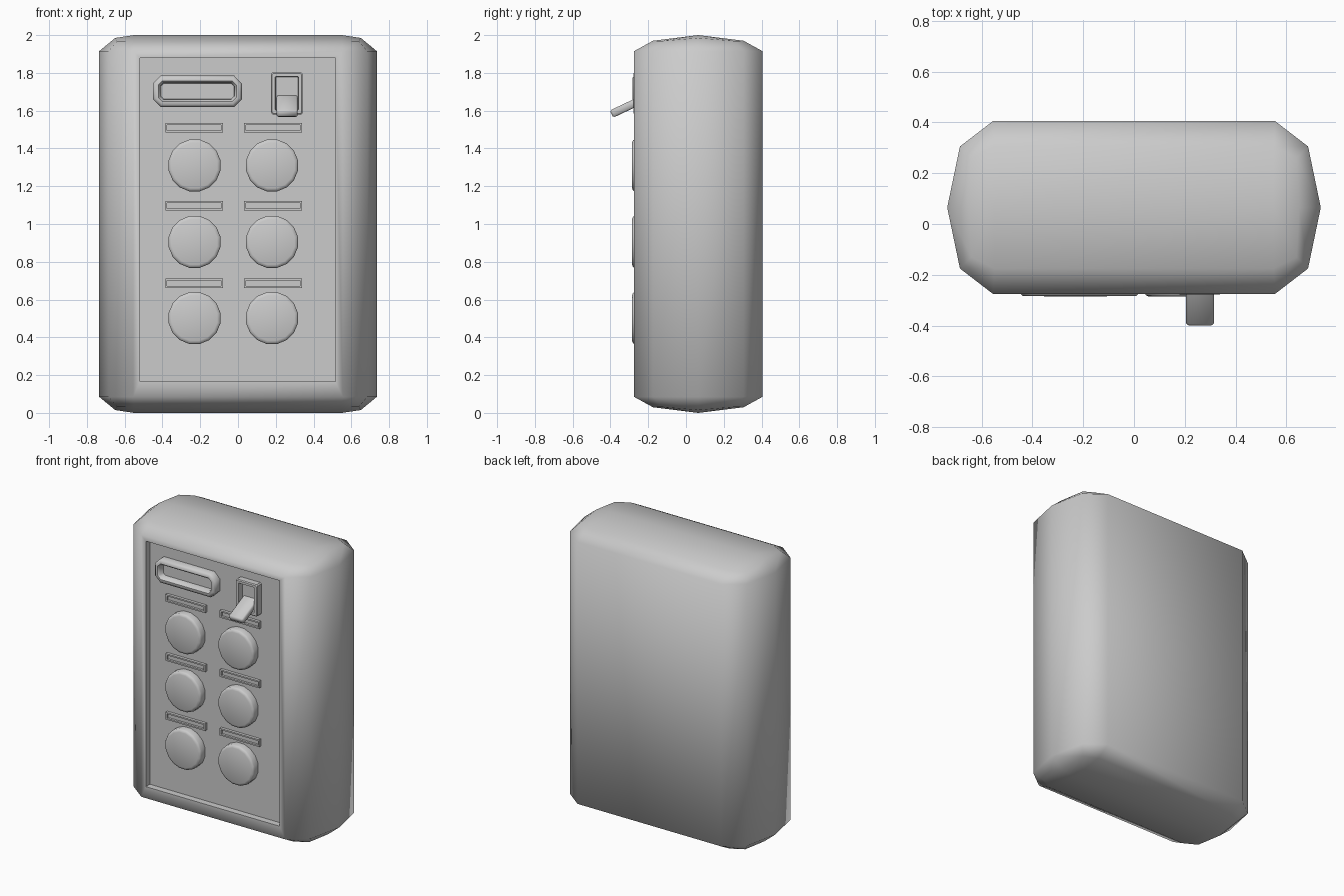
import bpy, bmesh, math
from mathutils import Vector

if "Cube" in bpy.data.objects:
    bpy.data.objects.remove(bpy.data.objects["Cube"])

PANEL_Y = -0.23   # floor of the recessed front panel


def finish(name, bm, angle):
    bmesh.ops.recalc_face_normals(bm, faces=bm.faces)
    me = bpy.data.meshes.new(name)
    bm.to_mesh(me)
    bm.free()
    ob = bpy.data.objects.new(name, me)
    bpy.context.collection.objects.link(ob)
    bpy.ops.object.select_all(action='DESELECT')
    bpy.context.view_layer.objects.active = ob
    ob.select_set(True)
    bpy.ops.object.shade_smooth_by_angle(angle=math.radians(angle))
    return ob


def bridge(bm, a, b):
    n = len(a)
    for i in range(n):
        bm.faces.new((a[i], a[(i + 1) % n], b[(i + 1) % n], b[i]))


def loft(name, loops, angle=35, cap_start=False):
    """Skin a stack of loops and close the last one."""
    bm = bmesh.new()
    rings = [[bm.verts.new(p) for p in loop] for loop in loops]
    for a, b in zip(rings, rings[1:]):
        bridge(bm, a, b)
    bm.faces.new(rings[-1])
    if cap_start:
        bm.faces.new(rings[0])
    return finish(name, bm, angle)


def rect(x0, x1, z0, z1, y, inset=0.0, c=0.0):
    """Front-facing rectangle, optionally with chamfered corners."""
    x0, x1, z0, z1 = x0 + inset, x1 - inset, z0 + inset, z1 - inset
    if c == 0:
        return [(x0, y, z0), (x1, y, z0), (x1, y, z1), (x0, y, z1)]
    return [(x0 + c, y, z0), (x1 - c, y, z0), (x1, y, z0 + c), (x1, y, z1 - c),
            (x1 - c, y, z1), (x0 + c, y, z1), (x0, y, z1 - c), (x0, y, z0 + c)]


def circle(x, z, r, y, n=16):
    return [(x + r * math.cos(math.tau * (i + 0.5) / n), y,
             z + r * math.sin(math.tau * (i + 0.5) / n)) for i in range(n)]


def ring(half):
    """Closed plan outline from its right half, mirrored in x."""
    return half + [(-x, y, z) for x, y, z in reversed(half)]


# Housing: faceted plan, domed at both ends
def rim(top):
    f = (lambda z: z) if top else (lambda z: 2 - z)
    outer = ring([(x, y, f(1.915)) for x, y in
                  ((0.555, -0.275), (0.685, -0.175), (0.735, 0.065), (0.685, 0.305), (0.555, 0.405))])
    inner = ring([(0.55, -0.175, f(1.97)), (0.64, -0.13, f(1.968)), (0.65, 0.065, f(1.985)),
                  (0.64, 0.26, f(1.968)), (0.55, 0.305, f(1.97))])
    return outer, inner, f(2.0)


bm = bmesh.new()
sides = []
for top in (False, True):
    outer, inner, zr = rim(top)
    o = [bm.verts.new(p) for p in outer]
    i = [bm.verts.new(p) for p in inner]
    bridge(bm, o, i)
    r, l = bm.verts.new((0.55, 0.065, zr)), bm.verts.new((-0.55, 0.065, zr))
    for a, b in ((0, 1), (1, 2), (2, 3), (3, 4)):
        bm.faces.new((i[a], i[b], r))
        bm.faces.new((i[9 - a], i[9 - b], l))
    bm.faces.new((i[4], i[5], l, r))
    bm.faces.new((i[9], i[0], r, l))
    sides.append(o)
lo, hi = sides
for k in range(9):
    bm.faces.new((lo[k], lo[k + 1], hi[k + 1], hi[k]))
# Recessed front panel
front = [lo[9], lo[0], hi[0], hi[9]]
edge = [bm.verts.new(p) for p in rect(-0.52, 0.515, 0.165, 1.88, -0.275)]
floor = [bm.verts.new(p) for p in rect(-0.52, 0.515, 0.165, 1.88, PANEL_Y)]
bridge(bm, front, edge)
bridge(bm, edge, floor)
bm.faces.new(floor)
finish("housing", bm, 60)

# Display window with a rounded raised frame
d = (-0.45, 0.02, 1.62, 1.785)
loft("display_frame", [rect(*d, PANEL_Y, 0, 0.04), rect(*d, -0.272, 0, 0.04),
                       rect(*d, -0.284, 0.012, 0.034), rect(*d, -0.284, 0.028, 0.022),
                       rect(*d, -0.272, 0.038, 0.016), rect(*d, -0.24, 0.042, 0.014)], 50)

# Switch surround
s = (0.175, 0.342, 1.58, 1.803)
loft("switch_frame", [rect(*s, PANEL_Y, 0, 0.008), rect(*s, -0.272, 0, 0.008),
                      rect(*s, -0.278, 0.006, 0.006), rect(*s, -0.278, 0.022, 0.004),
                      rect(*s, -0.235, 0.025, 0.004)])

# Switch lever, sloping down and outwards
start, end = Vector((0.26, -0.215, 1.667)), Vector((0.26, -0.394, 1.582))
along = (end - start).normalized()
up = along.cross(Vector((1, 0, 0))).normalized()


def section(p, w, h, c):
    return [p + Vector((x, 0, 0)) + up * v for x, _, v in rect(-w, w, -h, h, 0, 0, c)]


loft("switch_lever", [section(start, 0.055, 0.021, 0.007),
                      section(end - along * 0.01, 0.055, 0.021, 0.007),
                      section(end, 0.047, 0.014, 0.005)], 50, cap_start=True)

# Two columns of three buttons, each with a label holder above
for col, (bx, lx) in enumerate(((-0.23, -0.385), (0.18, 0.033))):
    for row, (bz, lz) in enumerate(((1.31, 1.51), (0.905, 1.097), (0.502, 0.687))):
        tag = f"{row + 1}_{col + 1}"
        loft("button_" + tag, [circle(bx, bz, 0.14, PANEL_Y), circle(bx, bz, 0.14, -0.273),
                               circle(bx, bz, 0.135, -0.281), circle(bx, bz, 0.122, -0.286)], 50)
        b = (lx, lx + 0.305, lz - 0.025, lz + 0.025)
        loft("label_holder_" + tag, [rect(*b, PANEL_Y), rect(*b, -0.25),
                                     rect(*b, -0.25, 0.01), rect(*b, -0.235, 0.01)])
